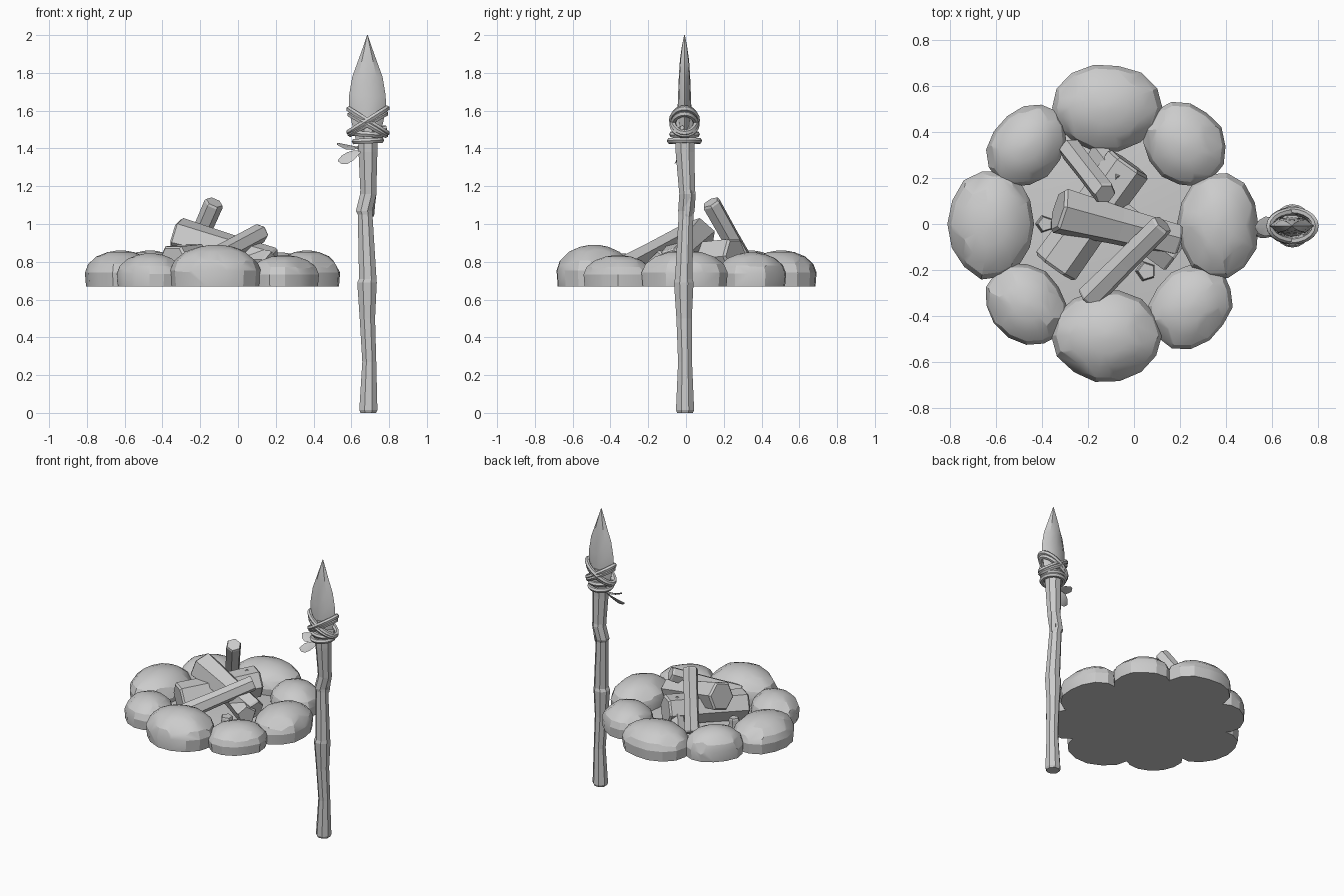
import bpy, bmesh, math, random
from mathutils import Vector, Matrix

if "Cube" in bpy.data.objects:
    bpy.data.objects.remove(bpy.data.objects["Cube"])

random.seed(4)
grey = bpy.data.materials.new("stone_grey")
grey.diffuse_color = (0.6, 0.6, 0.6, 1)
grey.use_nodes = True
grey.node_tree.nodes["Principled BSDF"].inputs["Base Color"].default_value = grey.diffuse_color


def finish(name, bm, angle=0):
    """Turn a bmesh into an object; edges sharper than angle stay hard."""
    bmesh.ops.recalc_face_normals(bm, faces=bm.faces[:])
    if angle:
        for f in bm.faces:
            f.smooth = True
        for e in bm.edges:
            e.smooth = e.calc_face_angle(0) < math.radians(angle)
    me = bpy.data.meshes.new(name)
    bm.to_mesh(me)
    bm.free()
    me.materials.append(grey)
    ob = bpy.data.objects.new(name, me)
    bpy.context.collection.objects.link(ob)
    return ob


def loft(rings, closed=False):
    """Skin a list of equal point rings, capped unless closed."""
    bm = bmesh.new()
    vs = [[bm.verts.new(p) for p in r] for r in rings]
    n = len(vs[0])
    pairs = list(zip(vs, vs[1:])) + ([(vs[-1], vs[0])] if closed else [])
    for a, b in pairs:
        for i in range(n):
            j = (i + 1) % n
            bm.faces.new((a[i], a[j], b[j], b[i]))
    if not closed:
        bm.faces.new(vs[0])
        bm.faces.new(vs[-1])
    return bm


def circle(n, rx, ry, phase=0.0):
    return [Vector((rx * math.cos(phase + 2 * math.pi * i / n),
                    ry * math.sin(phase + 2 * math.pi * i / n), 0)) for i in range(n)]


def log(name, a, b, ra, rb, sides=6, phase=0.3):
    a, b = Vector(a), Vector(b)
    q = (b - a).to_track_quat('Z', 'Y').to_matrix()
    d = (b - a).normalized() * 0.012
    stations = [(a, ra * 0.88), (a + d, ra), (a.lerp(b, 0.5), (ra + rb) * 0.48),
                (b - d, rb), (b, rb * 0.88)]
    finish(name, loft([[p + q @ v for v in circle(sides, r, r, phase)] for p, r in stations]))


def stone(name, x, y, rx, ry, h, turn):
    """Domed boulder with a short wall, flat base and a few chipped facets."""
    prof = [(0, 0.97), (0.38, 1.0), (0.62, 0.91), (0.83, 0.68), (0.95, 0.38), (1.0, 0.1)]
    jit = [random.uniform(0.97, 1.03) for _ in range(14)]
    rot = Matrix.Rotation(math.radians(turn), 3, 'Z')
    rings = []
    for t, s in prof:
        rings.append([rot @ (v * s * k) + Vector((x, y, 0.67 + h * t))
                      for v, k in zip(circle(14, rx, ry), jit)])
    bm = loft(rings)
    c = Vector((x, y, 0.67))
    for k in range(4):
        a = k * 1.6 + random.uniform(0, 1)
        n = Vector((math.cos(a), math.sin(a), random.uniform(0.3, 1.3))).normalized()
        reach = max((v.co - c).dot(n) for v in bm.verts)
        bmesh.ops.bisect_plane(bm, geom=bm.verts[:] + bm.edges[:] + bm.faces[:],
                               plane_co=c + n * reach * 0.955, plane_no=n, clear_outer=True)
        bmesh.ops.holes_fill(bm, edges=[e for e in bm.edges if e.is_boundary])
    finish(name, bm, 24)


# ring of stones: x, y, radii, height, turn
stones = {
    "front": (-0.115, -0.485, 0.24, 0.205, 0.22, 0),
    "back": (-0.12, 0.505, 0.24, 0.19, 0.19, 0),
    "left": (-0.62, 0.0, 0.19, 0.24, 0.19, 0),
    "right": (0.365, -0.005, 0.18, 0.23, 0.19, 0),
    "back_left": (-0.465, 0.34, 0.20, 0.155, 0.19, 50),
    "back_right": (0.22, 0.345, 0.195, 0.17, 0.18, -50),
    "front_left": (-0.465, -0.35, 0.195, 0.16, 0.175, -45),
    "front_right": (0.245, -0.358, 0.20, 0.165, 0.165, 45),
}
for key, args in stones.items():
    stone("stone_" + key, *args)

# ash bed between the stones
finish("ash_bed", loft([[v + Vector((-0.125, 0, z)) for v in circle(16, r, r)]
       for z, r in ((0.67, 0.47), (0.685, 0.47), (0.705, 0.3), (0.715, 0.1))]), 30)

# stacked firewood
log("thick_log_top", (-0.33, 0.06, 0.935), (0.19, -0.075, 0.80), 0.105, 0.075)
log("thick_log_under", (-0.345, -0.19, 0.79), (-0.02, 0.265, 0.83), 0.105, 0.105, 6, 0.0)
log("side_log", (0.175, -0.15, 0.79), (-0.16, 0.1, 0.80), 0.07, 0.08, 5)
log("leaning_branch", (-0.20, -0.325, 0.78), (0.125, 0.0, 0.955), 0.058, 0.052)
log("upright_branch", (-0.28, 0.33, 0.76), (-0.125, 0.13, 1.115), 0.052, 0.052)
log("back_splinter", (-0.16, 0.32, 0.73), (-0.06, 0.19, 0.90), 0.05, 0.035, 5)

# coals
for i, (x, y, r) in enumerate(((-0.39, 0.0, 0.036), (0.05, -0.205, 0.042))):
    log(f"coal_{i + 1}", (x, y, 0.69), (x + 0.005, y, 0.775), r * 1.1, r, 5)

# spear shaft: z, x, y, radius
shaft = [(0, 0.69, -0.005, 0.045), (0.015, 0.69, -0.005, 0.052), (0.27, 0.695, -0.005, 0.040),
         (0.5, 0.685, -0.01, 0.044), (0.69, 0.683, -0.012, 0.056), (0.71, 0.687, -0.012, 0.05),
         (1.05, 0.673, 0.0, 0.042), (1.07, 0.668, 0.002, 0.047), (1.16, 0.69, 0.008, 0.047),
         (1.18, 0.69, 0.005, 0.046), (1.38, 0.688, -0.005, 0.054), (1.5, 0.688, -0.005, 0.058),
         (1.57, 0.688, -0.005, 0.045)]
finish("spear_shaft", loft([[v + Vector((x, y, z)) for v in circle(8, r, r, math.pi / 8)]
                            for z, x, y, r in shaft]))
# knot stub on the shaft
log("shaft_knot", (0.70, 0.01, 1.04), (0.708, 0.022, 1.18), 0.022, 0.028, 5)

# stone blade: z, half width, half thickness
blade = [(1.44, 0.06, 0.03), (1.60, 0.098, 0.037), (1.68, 0.097, 0.034), (1.78, 0.08, 0.03),
         (1.87, 0.047, 0.024), (1.94, 0.022, 0.014), (2.0, 0.002, 0.002)]
sect = [(1, 0), (0.6, 0.85), (0, 1), (-0.6, 0.85), (-1, 0), (-0.6, -0.85), (0, -1), (0.6, -0.85)]
finish("spear_blade", loft([[Vector((0.685 + u * w, -0.008 + v * t, z)) for u, v in sect]
                            for z, w, t in blade]), 35)


def binding(name, z, rx, ry, tilt, tube=0.016):
    """Elliptical cord ring tilted about y."""
    rot = Matrix.Rotation(math.radians(tilt), 3, 'Y')
    rings = []
    for i in range(20):
        a = 2 * math.pi * i / 20
        out = Vector((math.cos(a), math.sin(a), 0))
        c = Vector((rx * math.cos(a), ry * math.sin(a), 0))
        rings.append([rot @ (c + out * v.x + Vector((0, 0, v.y))) + Vector((0.688, -0.008, z))
                      for v in circle(6, tube, tube)])
    finish(name, loft(rings, True), 50)


# crossed and level bindings
for i, (z, rx, ry, tilt) in enumerate(((1.545, 0.118, 0.062, 32), (1.525, 0.108, 0.064, 30),
                                       (1.55, 0.118, 0.066, -32), (1.53, 0.108, 0.06, -30),
                                       (1.475, 0.072, 0.066, 4), (1.44, 0.07, 0.078, -3))):
    binding(f"cord_{i + 1}", z, rx, ry, tilt)
log("cord_end", (0.74, -0.03, 1.50), (0.785, -0.02, 1.51), 0.016, 0.014, 6)


def leaf(name, base, tip, width, lean):
    """Thin pointed leaf from base to tip."""
    base, tip = Vector(base), Vector(tip)
    side = Vector((0, math.cos(lean), math.sin(lean)))
    up = (tip - base).cross(side).normalized() * 0.005
    rings = []
    for t, w in ((0, 0.15), (0.3, 0.8), (0.6, 1.0), (0.85, 0.7), (1, 0.1)):
        c = base.lerp(tip, t) + up * math.sin(t * math.pi) * 2
        s = side * width * w
        rings.append([c - s, c + up, c + s, c - up])
    finish(name, loft(rings), 40)


# leaves hanging from the binding
leaf("leaf_upper", (0.645, -0.01, 1.405), (0.525, -0.015, 1.425), 0.045, 0.3)
leaf("leaf_lower", (0.65, -0.03, 1.385), (0.53, -0.05, 1.335), 0.04, 0.9)
log("leaf_stem", (0.63, -0.01, 1.40), (0.68, -0.01, 1.43), 0.01, 0.01, 5)
